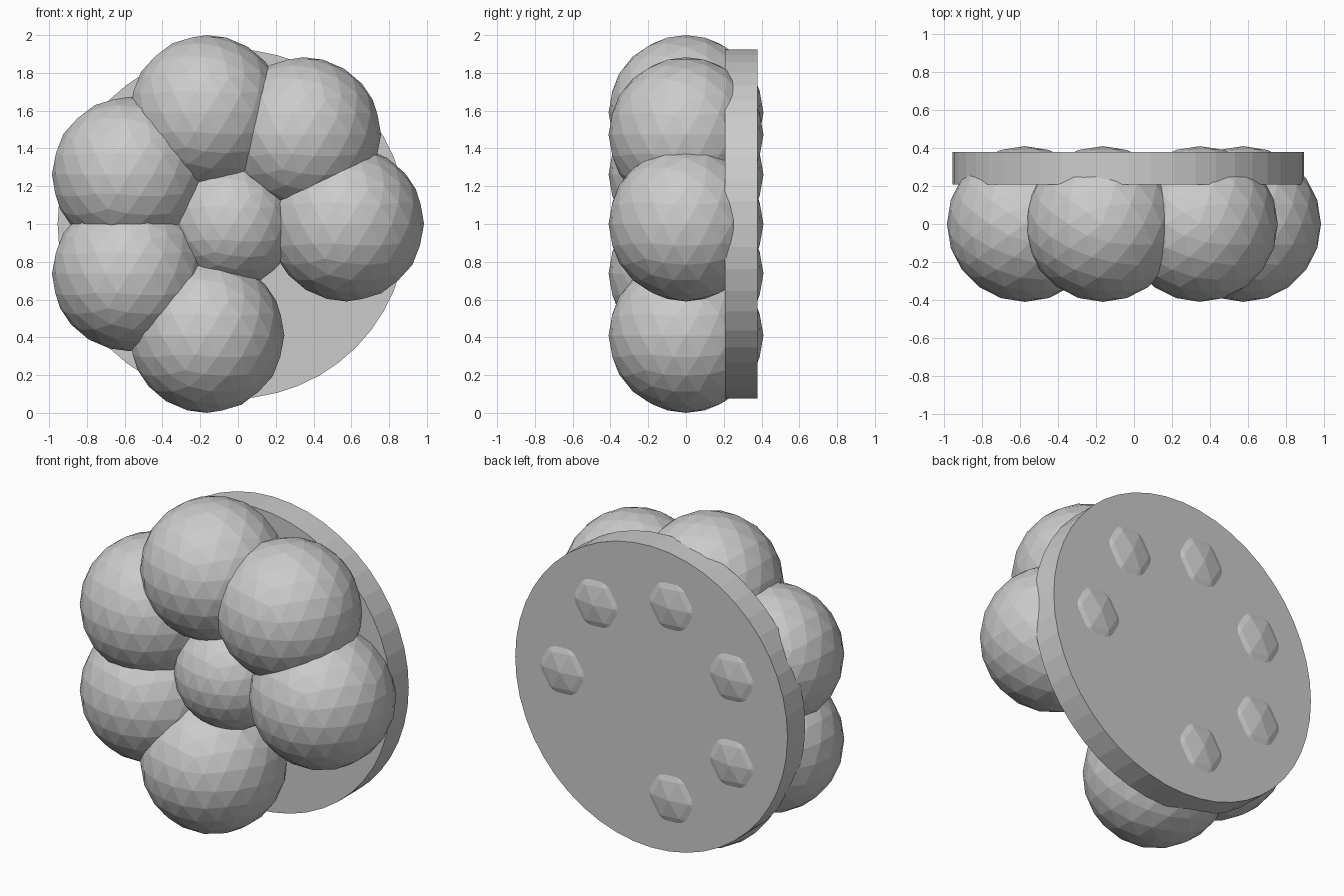
import bpy
from math import cos, sin, pi

if "Cube" in bpy.data.objects:
    bpy.data.objects.remove(bpy.data.objects["Cube"])

CX, CZ = -0.03, 1.0   # shared axis of disc and sphere ring
RING = 0.605


def ball(name, x, z, r):
    bpy.ops.mesh.primitive_ico_sphere_add(subdivisions=3, radius=r, location=(x, 0, z))
    bpy.context.object.name = name


# Backing disc standing upright behind the balls
bpy.ops.mesh.primitive_cylinder_add(vertices=48, radius=0.925, depth=0.172,
                                    location=(CX, 0.293, CZ), rotation=(pi / 2, 0, 0))
bpy.context.object.name = "backing_disc"

# Smaller ball in the middle
ball("centre_ball", CX, CZ, 0.333)

# Six of seven evenly spaced outer balls, the last place is left empty
for i in range(6):
    a = 2 * pi * i / 7
    ball(f"outer_ball_{i + 1}", CX + RING * cos(a), CZ + RING * sin(a), 0.41)
